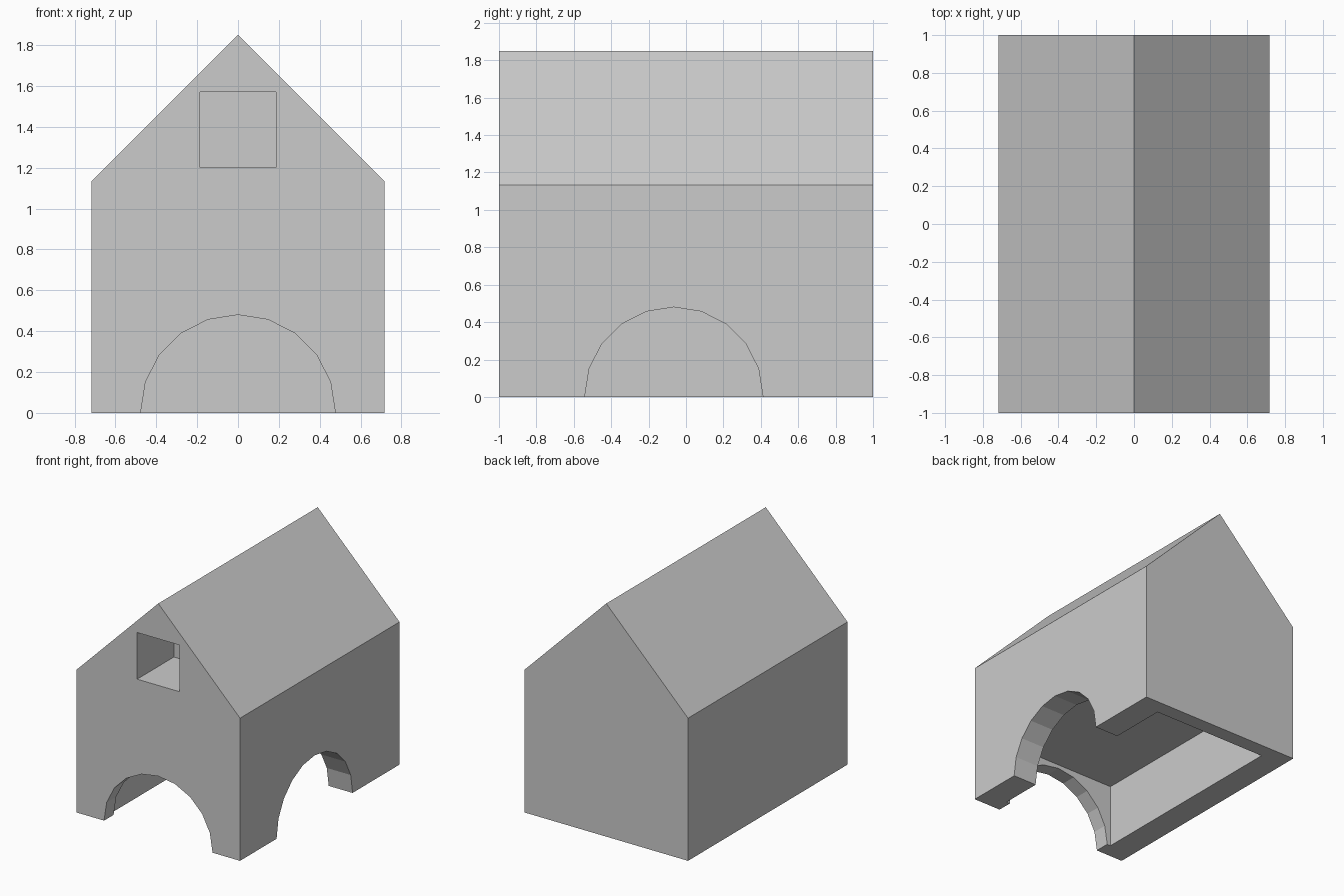
import bpy, bmesh, math

if "Cube" in bpy.data.objects:
    bpy.data.objects.remove(bpy.data.objects["Cube"], do_unlink=True)

HALF_W, HALF_L, EAVE, RIDGE = 0.718, 1.0, 1.132, 1.85
WALL_X, WALL_Y, CEILING = 0.21, 0.12, 0.51
ARCH_R, ARCH_SEGMENTS = 0.476, 20

grey = bpy.data.materials.new("plain grey")
grey.use_nodes = True
grey.diffuse_color = (0.6, 0.6, 0.6, 1)
grey.node_tree.nodes["Principled BSDF"].inputs["Base Color"].default_value = grey.diffuse_color


def extrude_profile(name, points, start, end, axis="Y"):
    """Extrude a (side, height) outline along the Y or X axis."""
    place = (lambda s, z, d: (s, d, z)) if axis == "Y" else (lambda s, z, d: (d, s, z))
    bm = bmesh.new()
    face = bm.faces.new([bm.verts.new(place(s, z, start)) for s, z in points])
    moved = bmesh.ops.extrude_face_region(bm, geom=[face])["geom"]
    for v in moved:
        if isinstance(v, bmesh.types.BMVert):
            v.co["XYZ".index(axis)] = end
    bmesh.ops.recalc_face_normals(bm, faces=bm.faces)
    mesh = bpy.data.meshes.new(name)
    bm.to_mesh(mesh)
    bm.free()
    mesh.materials.append(grey)
    obj = bpy.data.objects.new(name, mesh)
    bpy.context.collection.objects.link(obj)
    return obj


def box_outline(half, low, high):
    return [(-half, low), (half, low), (half, high), (-half, high)]


def arch_outline(centre):
    return [(centre + ARCH_R * math.cos(a), 0.004 + ARCH_R * math.sin(a))
            for a in (math.tau * i / ARCH_SEGMENTS for i in range(ARCH_SEGMENTS))]


def cut(target, cutter):
    cutter.hide_render = True
    mod = target.modifiers.new(cutter.name, "BOOLEAN")
    mod.operation, mod.solver, mod.object = "DIFFERENCE", "EXACT", cutter
    bpy.context.view_layer.objects.active = target
    bpy.ops.object.modifier_apply(modifier=mod.name)
    bpy.data.objects.remove(cutter, do_unlink=True)


# Solid gabled house
house = extrude_profile("house_body", [(-HALF_W, 0), (HALF_W, 0), (HALF_W, EAVE),
                                       (0, RIDGE), (-HALF_W, EAVE)], -HALF_L, HALF_L)

# Open-bottomed room
inner_y = HALF_L - WALL_Y
cut(house, extrude_profile("room_cutter", box_outline(HALF_W - WALL_X, -0.2, CEILING),
                           -inner_y, inner_y))

# Arched doorways in the front and left walls
cut(house, extrude_profile("front_arch_cutter", arch_outline(0), -1.2, -0.8))
cut(house, extrude_profile("side_arch_cutter", arch_outline(-0.065), 0.45, 0.9, "X"))

# Square window recess in the front gable
cut(house, extrude_profile("window_cutter", box_outline(0.185, 1.2, 1.57), -1.2, -0.54))
